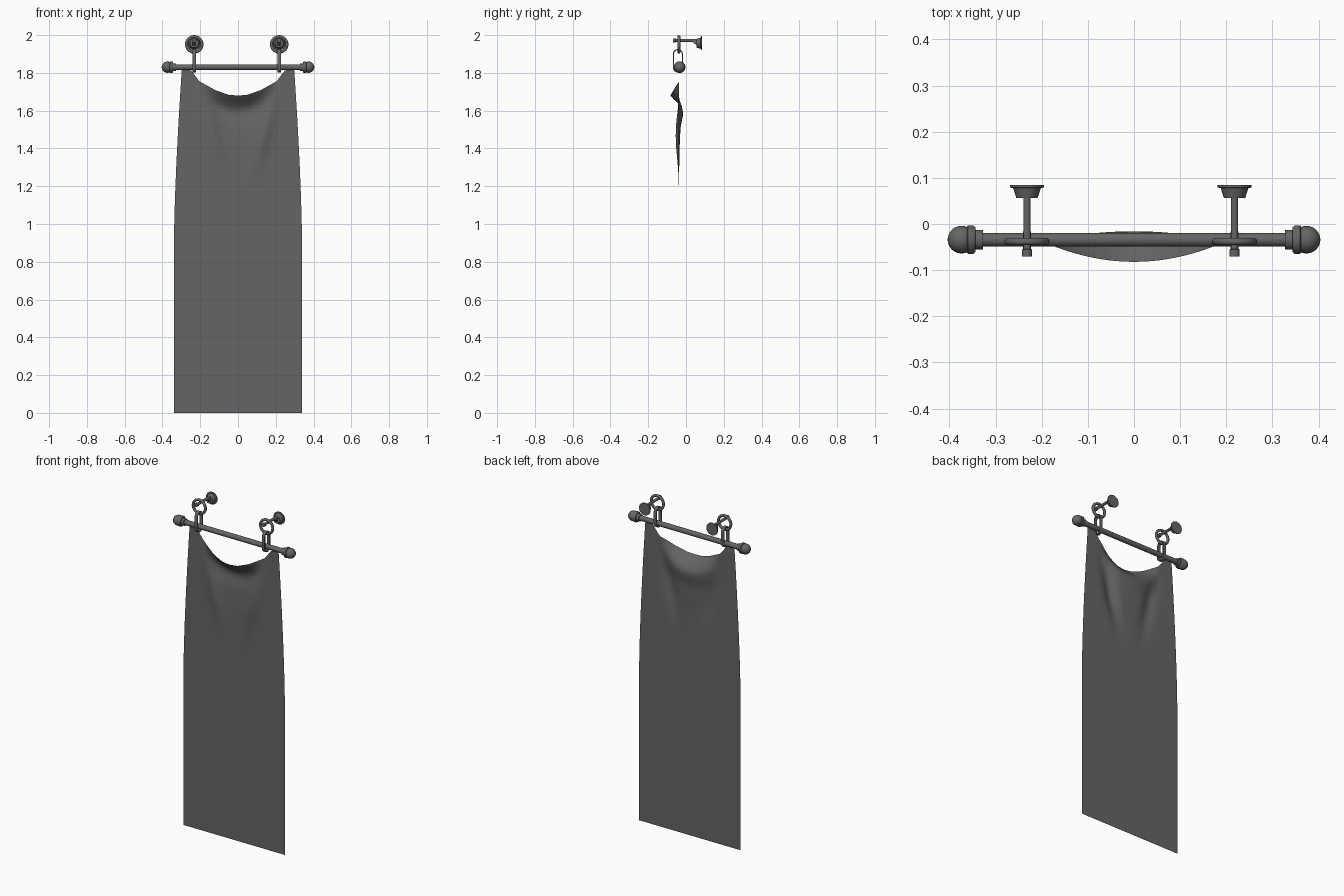
import bpy, bmesh
from math import sin, cos, pi, exp
from mathutils import Vector

if "Cube" in bpy.data.objects:
    bpy.data.objects.remove(bpy.data.objects["Cube"])

grey = bpy.data.materials.new("dark_grey")
grey.use_nodes = True
GREY = (0.13, 0.13, 0.13, 1)
grey.diffuse_color = GREY
grey.node_tree.nodes["Principled BSDF"].inputs["Base Color"].default_value = GREY


def finish(name, bm, location=(0, 0, 0), closed=True):
    """Turn a bmesh into a smooth shaded object."""
    if closed:
        bmesh.ops.recalc_face_normals(bm, faces=bm.faces)
    mesh = bpy.data.meshes.new(name)
    bm.to_mesh(mesh)
    bm.free()
    mesh.materials.append(grey)
    obj = bpy.data.objects.new(name, mesh)
    bpy.context.collection.objects.link(obj)
    obj.location = location
    bpy.ops.object.select_all(action='DESELECT')
    obj.select_set(True)
    bpy.context.view_layer.objects.active = obj
    bpy.ops.object.shade_smooth_by_angle(angle=0.7)
    return obj


def bridge(bm, rings, loop=False):
    """Join neighbouring rings of vertices with quads."""
    n = len(rings[0])
    for i in range(len(rings) if loop else len(rings) - 1):
        a, b = rings[i], rings[(i + 1) % len(rings)]
        for j in range(n):
            k = (j + 1) % n
            bm.faces.new((a[j], a[k], b[k], b[j]))


def lathe(name, profile, axis, location, sides=24):
    """Revolve (radius, distance) points around the x or y axis."""
    bm = bmesh.new()
    rings = []
    for r, d in profile:
        ring = []
        for j in range(sides):
            p, q = r * cos(2 * pi * j / sides), r * sin(2 * pi * j / sides)
            ring.append(bm.verts.new((d, p, q) if axis == 'x' else (p, d, q)))
        rings.append(ring)
    bridge(bm, rings)
    bm.faces.new(rings[0])
    bm.faces.new(rings[-1])
    return finish(name, bm, location)


ROD_Y, ROD_Z = -0.034, 1.83

# Rod with a collar, ring and ball at each end
lathe("rod", [(0.015, -0.34), (0.015, 0.34)], 'x', (0, ROD_Y, ROD_Z))
for side, label in ((1, "left"), (-1, "right")):
    ball = [(0.03 * sin(a * pi / 12), 0.374 - 0.03 * cos(a * pi / 12)) for a in range(4, 12)]
    ball.append((0.001, 0.404))
    profile = [(0.021, 0.327), (0.021, 0.344), (0.027, 0.344), (0.031, 0.349),
               (0.031, 0.36), (0.026, 0.363)] + ball
    lathe(label + "_finial", [(r, side * d) for r, d in profile], 'x', (0, ROD_Y, ROD_Z))


def hanging_ring(name, location, major=0.041, minor=0.008, steps=32, sides=10):
    bm = bmesh.new()
    rings = []
    for i in range(steps):
        a = 2 * pi * i / steps
        ring = []
        for j in range(sides):
            b = 2 * pi * j / sides
            r = major + minor * cos(b)
            ring.append(bm.verts.new((r * cos(a), minor * sin(b), r * sin(a))))
        rings.append(ring)
    bridge(bm, rings, loop=True)
    finish(name, bm, location)


def hanger_loop(name, location, radius=0.024, half=0.035, width=0.009, thick=0.003):
    """Long flat band that links the ring to the rod."""
    bm = bmesh.new()
    rings = []
    for i in range(24):
        a = 2 * pi * (i + 0.5) / 24
        shift = half if sin(a) > 0 else -half
        ring = []
        for x, r in ((-width, radius - thick), (width, radius - thick),
                     (width, radius + thick), (-width, radius + thick)):
            ring.append(bm.verts.new((x, r * cos(a), shift + r * sin(a))))
        rings.append(ring)
    bridge(bm, rings, loop=True)
    finish(name, bm, location)


def gusset(name, location):
    """Curved web below the arm, against the wall plate."""
    bm = bmesh.new()
    outline = [(0.02, 0), (0.04, -0.012), (0.055, -0.026), (0.07, -0.04), (0.07, 0)]
    face = bm.faces.new([bm.verts.new((-0.008, y, z)) for y, z in outline])
    out = bmesh.ops.extrude_face_region(bm, geom=[face])
    verts = [v for v in out["geom"] if isinstance(v, bmesh.types.BMVert)]
    bmesh.ops.translate(bm, verts=verts, vec=Vector((0.016, 0, 0)))
    finish(name, bm, location)


# Wall brackets
for x, label in ((0.218, "left"), (-0.232, "right")):
    lathe(label + "_wall_plate", [(0.023, 0.056), (0.03, 0.078), (0.037, 0.079), (0.037, 0.085)],
          'y', (x, 0, 1.957))
    lathe(label + "_arm", [(0.011, -0.07), (0.011, -0.055), (0.008, -0.054), (0.008, 0.07)],
          'y', (x, 0, 1.972), sides=16)
    gusset(label + "_gusset", (x, 0, 1.972))
    hanging_ring(label + "_ring", (x, -0.038, 1.951))
    hanger_loop(label + "_hanger_loop", (x, -0.043, 1.864))


def interpolate(points, x):
    for (x0, y0), (x1, y1) in zip(points, points[1:]):
        if x <= x1:
            return y0 + (y1 - y0) * (x - x0) / (x1 - x0)
    return points[-1][1]


# Sagging top edge, and forward/backward drape below it
SAG = [(0, 1.68), (0.05, 1.684), (0.12, 1.708), (0.206, 1.755), (0.25, 1.812), (0.3, 1.825)]
DRAPE = [(0, -0.045), (0.02, -0.028), (0.045, 0), (0.08, 0.022), (0.11, 0.02),
         (0.17, 0.008), (0.3, 0.002), (0.5, 0)]

# Cloth sheet
COLS, ROWS = 60, 90
bm = bmesh.new()
grid = []
for i in range(ROWS + 1):
    t = i / ROWS
    rise = max(0, (1.825 * t - 0.9) / 0.925)
    half = 0.339 - 0.042 * rise ** 1.5
    row = []
    for j in range(COLS + 1):
        u = 2 * j / COLS - 1
        x = u * half
        top = interpolate(SAG, abs(u) * 0.3)
        z = top * t
        y = -0.037 + interpolate(DRAPE, top - z) * max(0, 1 - (x / 0.2) ** 2)
        # Slanting folds running down from the hung corners
        centre = 0.08 + 0.2 * (z - 1.2)
        depth = 0.02 if x > 0 else 0.014
        fade = exp(-((z - 1.48) / 0.17) ** 2) * min(1, (top - z) / 0.08)
        y -= depth * fade * exp(-((abs(x) - centre) / 0.04) ** 2)
        row.append(bm.verts.new((x, y, z)))
    grid.append(row)
for a, b in zip(grid, grid[1:]):
    for j in range(COLS):
        bm.faces.new((a[j], a[j + 1], b[j + 1], b[j]))
finish("cloth", bm, closed=False)
